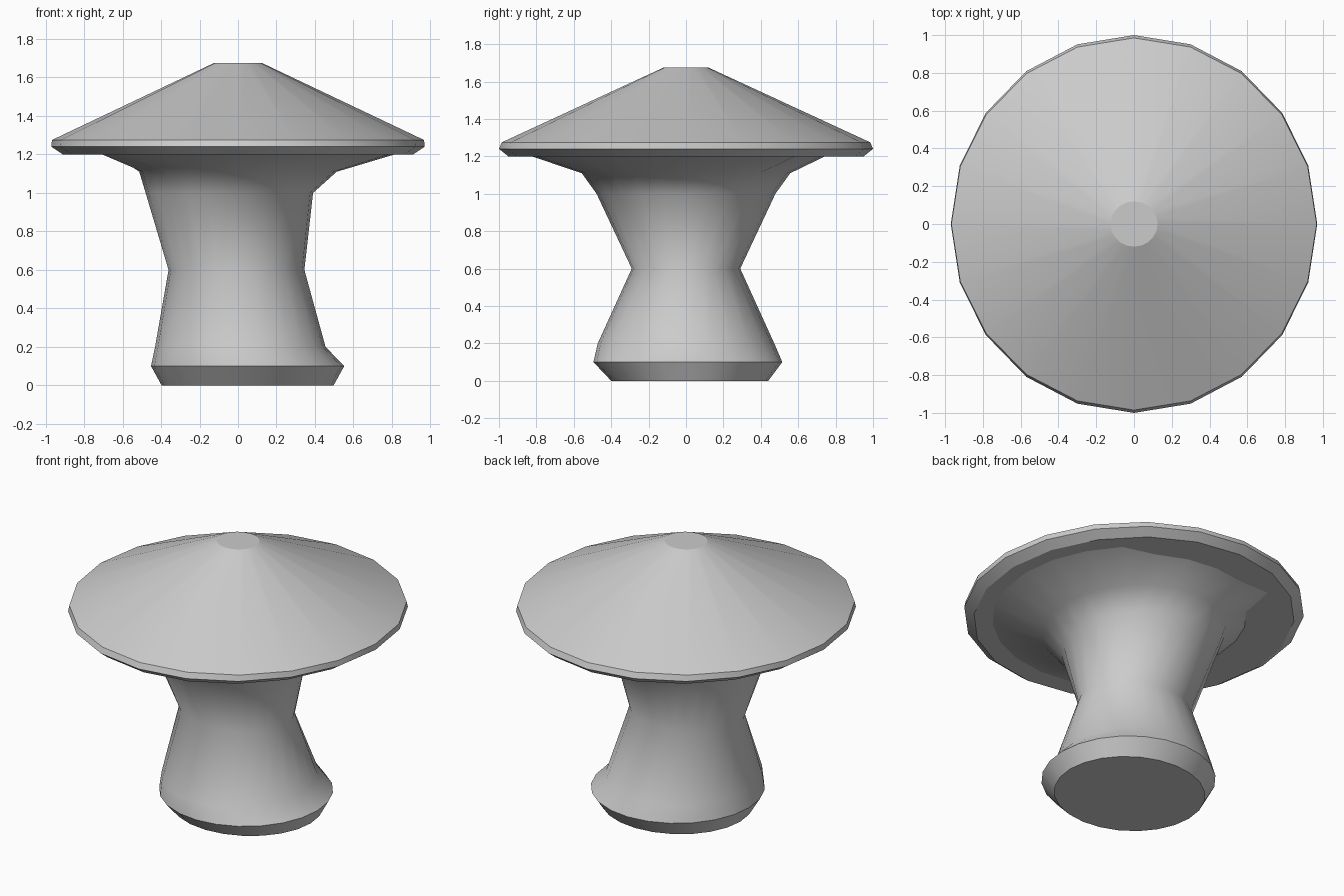
import bpy
import bmesh
import math

cube = bpy.data.objects.get("Cube")
if cube:
    bpy.data.objects.remove(cube, do_unlink=True)

# One pale grey for the whole model
grey = bpy.data.materials.new("pale_grey")
grey.use_nodes = True
colour = (0.6, 0.6, 0.6, 1)
grey.diffuse_color = colour
grey.node_tree.nodes["Principled BSDF"].inputs["Base Color"].default_value = colour


def flat_scale(angle):
    return 1.0


def lathe(name, rings, sides, sharp, last_scale=flat_scale):
    """Join elliptical rings (z, centre x, centre y, radius x, radius y)."""
    bm = bmesh.new()
    loops = []
    for n, (z, cx, cy, rx, ry) in enumerate(rings):
        loop = []
        for i in range(sides):
            a = math.tau * i / sides
            k = last_scale(math.degrees(a)) if n == len(rings) - 1 else 1.0
            loop.append(bm.verts.new((cx + k * rx * math.cos(a),
                                      cy + k * ry * math.sin(a), z)))
        loops.append(loop)
    for low, high in zip(loops, loops[1:]):
        for i in range(sides):
            j = (i + 1) % sides
            bm.faces.new((low[i], low[j], high[j], high[i]))
    bm.faces.new(loops[0][::-1])
    bm.faces.new(loops[-1])
    for face in bm.faces:
        face.smooth = True
    for n in sharp:
        for i in range(sides):
            bm.edges.get((loops[n][i], loops[n][i - 1])).smooth = False
    mesh = bpy.data.meshes.new(name)
    bm.to_mesh(mesh)
    bm.free()
    mesh.materials.append(grey)
    obj = bpy.data.objects.new(name, mesh)
    bpy.context.collection.objects.link(obj)
    return obj


def flare(angle):
    """The flare under the cap is cut short on one side."""
    if 130 < angle < 200:
        return 0.79
    if 55 < angle < 110:
        return 0.9
    return 1.0


# Leaning waisted stem, from foot to flare
stem_rings = [
    (0.0, 0.05, 0.02, 0.447, 0.42),
    (0.1, 0.05, 0.01, 0.502, 0.505),
    (0.2, 0.012, 0.0, 0.443, 0.472),
    (0.6, -0.008, 0.0, 0.353, 0.29),
    (1.0, -0.045, 0.0, 0.435, 0.478),
    (1.11, 0.0, 0.0, 0.513, 0.557),
    (1.202, 0.0, 0.0, 0.82, 0.83),
]
lathe("stem", stem_rings, 24, (0, 1, 6), flare)

# Wide conical cap with a thin bevelled rim
cap_rings = [
    (1.2, 0.0, 0.0, 0.91, 0.95),
    (1.24, 0.0, 0.0, 0.97, 1.0),
    (1.275, 0.0, 0.0, 0.967, 0.985),
    (1.675, 0.0, 0.0, 0.125, 0.12),
]
lathe("cap", cap_rings, 20, (0, 1, 2, 3))
